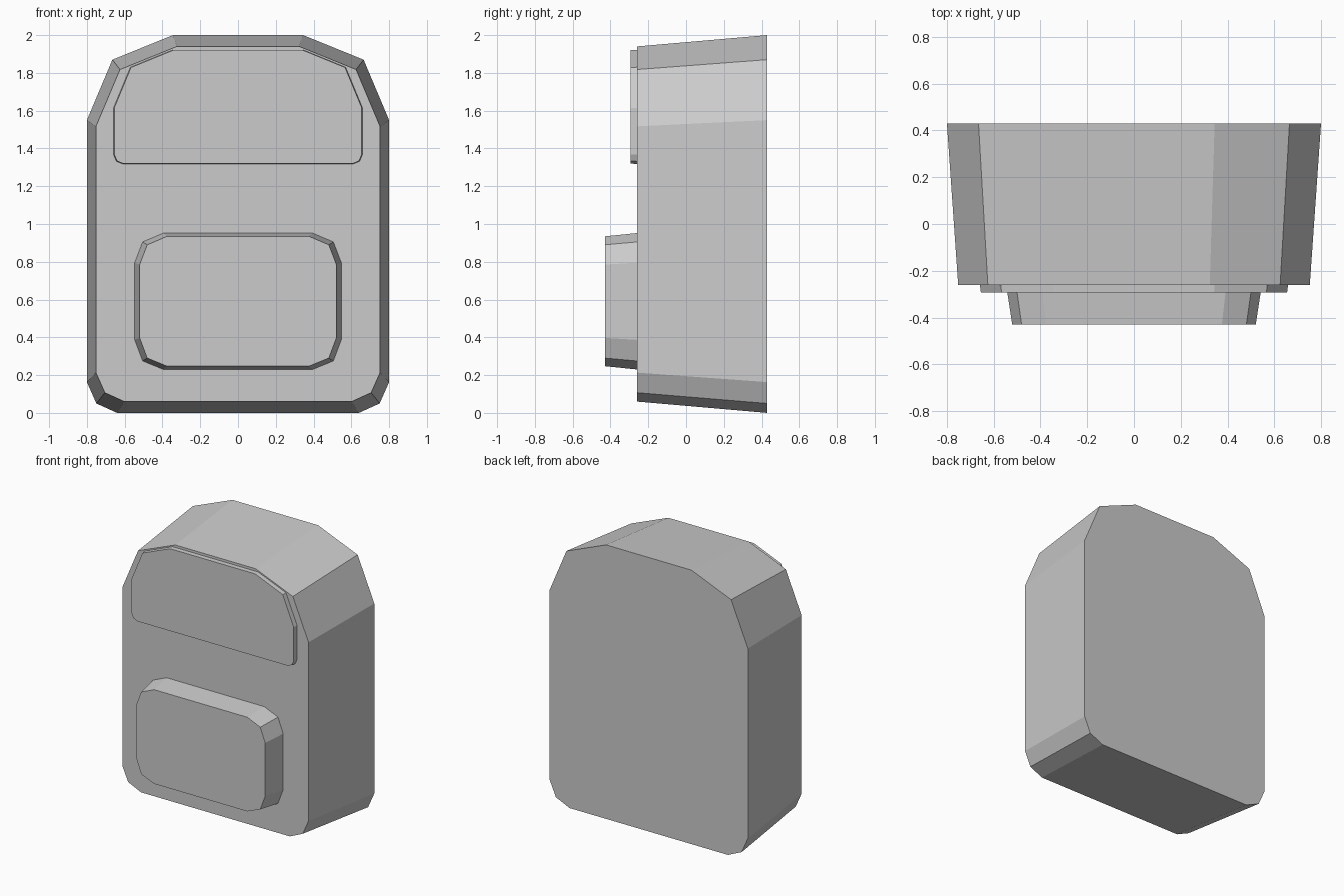
import bpy, bmesh

if "Cube" in bpy.data.objects:
    bpy.data.objects.remove(bpy.data.objects["Cube"])

fabric = bpy.data.materials.new("grey_fabric")
fabric.diffuse_color = (0.6, 0.6, 0.6, 1)
fabric.use_nodes = True
fabric.node_tree.nodes["Principled BSDF"].inputs["Base Color"].default_value = fabric.diffuse_color


def tapered_panel(name, half, y_back, y_front, scale, zc):
    """Mirror a right-hand (x, z) outline and loft it to a scaled front face."""
    outline = half + [(-x, z) for x, z in reversed(half)]
    bm = bmesh.new()
    back = [bm.verts.new((x, y_back, z)) for x, z in outline]
    front = [bm.verts.new((x * scale, y_front, zc + (z - zc) * scale)) for x, z in outline]
    bm.faces.new(back)
    bm.faces.new(front[::-1])
    n = len(outline)
    for i in range(n):
        j = (i + 1) % n
        bm.faces.new((back[i], front[i], front[j], back[j]))
    bmesh.ops.recalc_face_normals(bm, faces=bm.faces)
    mesh = bpy.data.meshes.new(name)
    bm.to_mesh(mesh)
    bm.free()
    mesh.materials.append(fabric)
    obj = bpy.data.objects.new(name, mesh)
    bpy.context.collection.objects.link(obj)
    return obj


# main bag with a domed top, narrowing toward the front
tapered_panel("bag_body",
              [(0.64, 0), (0.75, 0.05), (0.80, 0.163), (0.80, 1.55), (0.665, 1.87), (0.345, 2.0)],
              0.43, -0.26, 0.94, 1.0)

# thin upper flap
tapered_panel("top_flap",
              [(0.61, 1.318), (0.644, 1.332), (0.659, 1.367), (0.659, 1.615), (0.57, 1.83), (0.345, 1.922)],
              -0.26, -0.293, 0.994, 1.62)

# raised lower pocket
tapered_panel("front_pocket",
              [(0.395, 0.23), (0.505, 0.275), (0.547, 0.387), (0.547, 0.795), (0.505, 0.905), (0.395, 0.952)],
              -0.26, -0.43, 0.952, 0.591)
